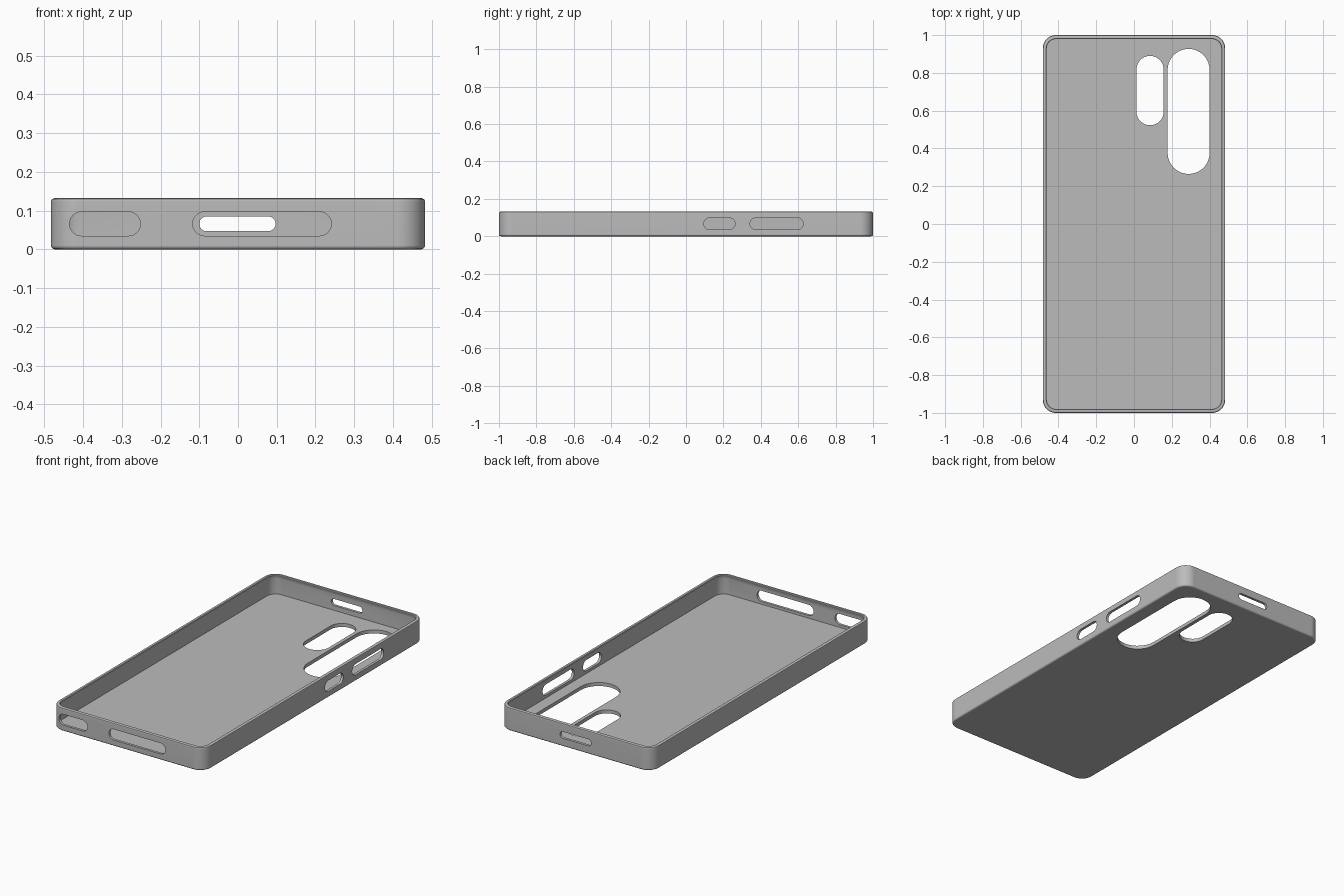
import bpy, bmesh
from math import sin, cos, pi, radians

cube = bpy.data.objects.get("Cube")
if cube:
    bpy.data.objects.remove(cube, do_unlink=True)

HALF_X, HALF_Y, RADIUS = 0.483, 1.0, 0.07
HEIGHT, FLOOR, WALL = 0.132, 0.02, 0.015

grey = bpy.data.materials.new("case grey")
grey.use_nodes = True
grey.diffuse_color = (0.5, 0.5, 0.5, 1)
grey.node_tree.nodes["Principled BSDF"].inputs["Base Color"].default_value = (0.5, 0.5, 0.5, 1)


def rounded_outline(half_w, half_h, r, steps):
    """Points of a rounded rectangle, counter-clockwise."""
    points = []
    for i, (sx, sy) in enumerate(((1, 1), (-1, 1), (-1, -1), (1, -1))):
        for k in range(steps + 1):
            a = (i + k / steps) * pi / 2
            points.append((sx * (half_w - r) + r * cos(a), sy * (half_h - r) + r * sin(a)))
    return points


def loft(bm, rings):
    """Skin a closed solid through rings of 3D points."""
    loops = [[bm.verts.new(p) for p in ring] for ring in rings]
    n = len(loops[0])
    for a, b in zip(loops, loops[1:]):
        for i in range(n):
            j = (i + 1) % n
            bm.faces.new((a[i], a[j], b[j], b[i]))
    bm.faces.new(loops[0])
    bm.faces.new(loops[-1])


def finish(bm, name):
    bmesh.ops.remove_doubles(bm, verts=bm.verts, dist=1e-5)
    bmesh.ops.recalc_face_normals(bm, faces=bm.faces)
    mesh = bpy.data.meshes.new(name)
    bm.to_mesh(mesh)
    bm.free()
    mesh.materials.append(grey)
    obj = bpy.data.objects.new(name, mesh)
    bpy.context.collection.objects.link(obj)
    return obj


# Shell: wall section as (inset, height), from underside over the rim to the floor
section = [(0.010, 0), (0.005, 0.0013), (0.0013, 0.005), (0, 0.010),
           (0, HEIGHT - 0.008), (0.0024, HEIGHT - 0.0024), (0.008, HEIGHT),
           (0.018, HEIGHT), (0.021, HEIGHT - 0.003), (0.021, HEIGHT - 0.009),
           (WALL, HEIGHT - 0.022), (WALL, FLOOR)]
bm = bmesh.new()
loft(bm, [[(x, y, z) for x, y in rounded_outline(HALF_X - d, HALF_Y - d, RADIUS - d, 10)]
          for d, z in section])
case = finish(bm, "phone_case")

# Openings: axis, extent through the wall, then the pill-shaped bounds (u0, u1, v0, v1)
back_plate, right_wall = (-0.05, 0.05), (0.42, 0.55)
bottom_wall, top_wall = (-1.1, -0.94), (0.94, 1.1)
openings = [
    ("z", back_plate, (0.178, 0.400, 0.265, 0.927)),    # large camera window
    ("z", back_plate, (0.013, 0.157, 0.523, 0.890)),    # small camera window
    ("x", right_wall, (0.095, 0.262, 0.036, 0.098)),    # power button
    ("x", right_wall, (0.342, 0.627, 0.036, 0.098)),    # volume buttons
    ("y", bottom_wall, (-0.435, -0.252, 0.035, 0.097)),  # stylus
    ("y", bottom_wall, (-0.117, 0.241, 0.035, 0.097)),  # charging port and speaker
    ("y", top_wall, (-0.100, 0.097, 0.047, 0.085)),     # microphones
]
place = {"x": lambda u, v, w: (w, u, v),
         "y": lambda u, v, w: (u, w, v),
         "z": lambda u, v, w: (u, v, w)}
bm = bmesh.new()
for axis, extent, (u0, u1, v0, v1) in openings:
    hw, hh = (u1 - u0) / 2, (v1 - v0) / 2
    outline = rounded_outline(hw, hh, min(hw, hh) * 0.999, 10)
    loft(bm, [[place[axis](u0 + hw + u, v0 + hh + v, w) for u, v in outline] for w in extent])
cutter = finish(bm, "opening_cutter")
cutter.hide_render = True

# Cut the openings, then shade smooth with crisp edges
bpy.ops.object.select_all(action="DESELECT")
bpy.context.view_layer.objects.active = case
case.select_set(True)
cut = case.modifiers.new("openings", "BOOLEAN")
cut.operation, cut.solver, cut.object = "DIFFERENCE", "EXACT", cutter
bpy.ops.object.modifier_apply(modifier=cut.name)
bpy.data.objects.remove(cutter, do_unlink=True)
bpy.ops.object.shade_smooth_by_angle(angle=radians(35))
weighted = case.modifiers.new("flat panels", "WEIGHTED_NORMAL")
weighted.keep_sharp = True
